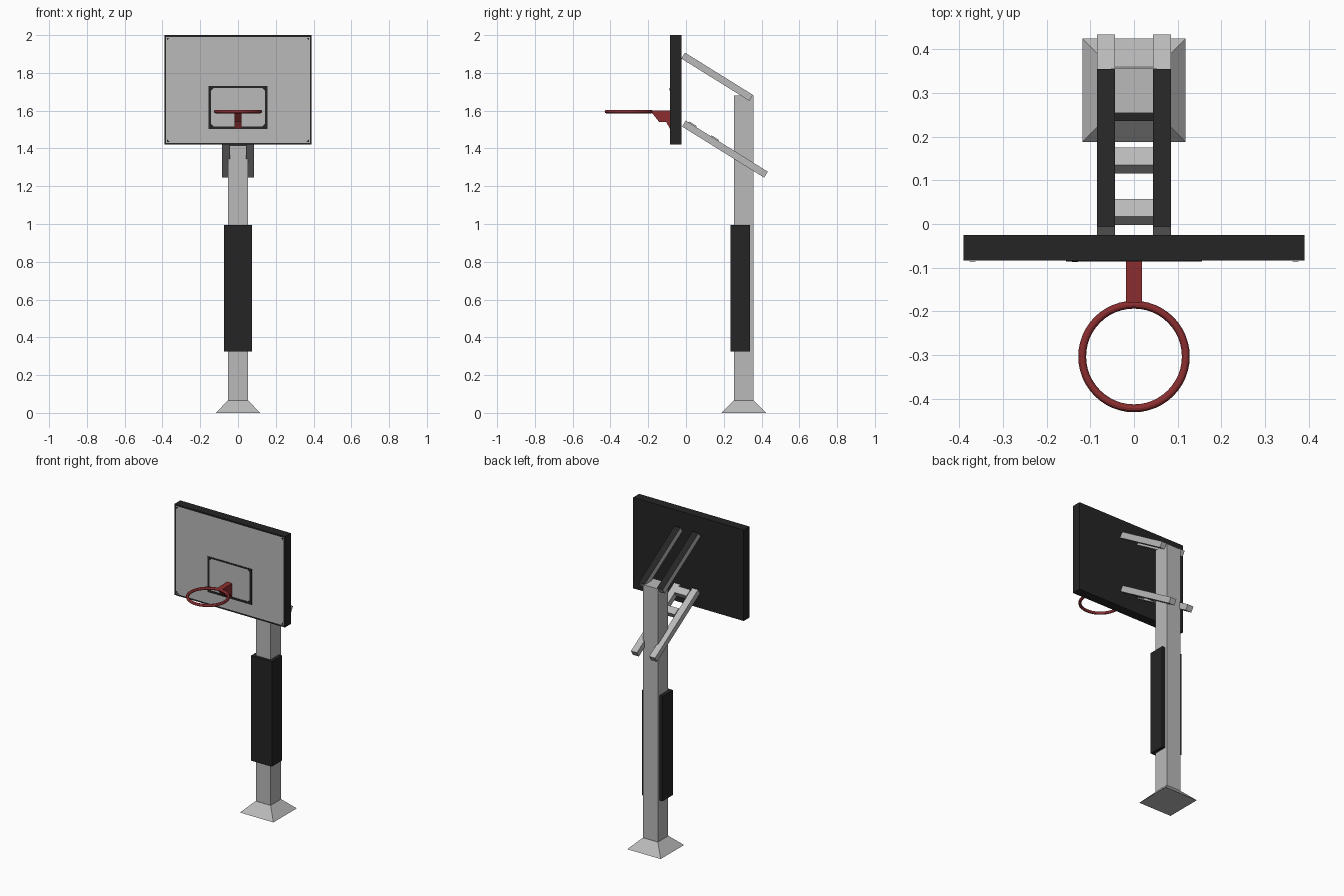
import bpy, bmesh, math
from mathutils import Vector

cube = bpy.data.objects.get("Cube")
if cube:
    bpy.data.objects.remove(cube, do_unlink=True)


def material(name, rgb):
    m = bpy.data.materials.new(name)
    m.use_nodes = True
    m.diffuse_color = (*rgb, 1)
    m.node_tree.nodes["Principled BSDF"].inputs["Base Color"].default_value = (*rgb, 1)
    return m


GREY = material("light grey", (0.49, 0.49, 0.49))
BLACK = material("charcoal", (0.018, 0.018, 0.018))
RED = material("rim red", (0.26, 0.027, 0.029))


def finish(name, bm, *mats):
    bmesh.ops.recalc_face_normals(bm, faces=bm.faces)
    mesh = bpy.data.meshes.new(name)
    bm.to_mesh(mesh)
    bm.free()
    for m in mats:
        mesh.materials.append(m)
    ob = bpy.data.objects.new(name, mesh)
    bpy.context.collection.objects.link(ob)
    return ob


def prism(name, yz, x0, x1, *mats):
    """Extrude a side profile of (y, z) points from x0 to x1."""
    bm = bmesh.new()
    face = bm.faces.new([bm.verts.new((x0, y, z)) for y, z in yz])
    ext = bmesh.ops.extrude_face_region(bm, geom=[face])
    moved = [v for v in ext["geom"] if isinstance(v, bmesh.types.BMVert)]
    bmesh.ops.translate(bm, verts=moved, vec=(x1 - x0, 0, 0))
    return finish(name, bm, *mats)


def box(name, x, y, z, *mats):
    return prism(name, [(y[0], z[0]), (y[1], z[0]), (y[1], z[1]), (y[0], z[1])], *x, *mats)


# Rails and rungs share one downward slope towards the back
SLOPE = math.radians(31.9)
ALONG = Vector((math.cos(SLOPE), -math.sin(SLOPE)))
UP = Vector((math.sin(SLOPE), math.cos(SLOPE)))


def sloped(start, length, thick):
    a = Vector(start)
    b = a + ALONG * length
    return [tuple(p) for p in (a, b, b + UP * thick, a + UP * thick)]


# Pole, foot and padding
PY = 0.306
box("pole", (-0.052, 0.052), (PY - 0.052, PY + 0.051), (0.06, 1.68), GREY)

bm = bmesh.new()
bmesh.ops.create_cube(bm, size=1)
for v in bm.verts:
    half = 0.118 if v.co.z < 0 else 0.053
    v.co = (math.copysign(half, v.co.x), PY + math.copysign(half, v.co.y),
            0 if v.co.z < 0 else 0.066)
finish("pole_foot", bm, GREY)

box("pole_padding", (-0.073, 0.073), (0.236, 0.34), (0.325, 0.995), BLACK)

# Support rails on both sides; the upper pair has a dark top face
UPPER, LOWER = (-0.025, 1.876), (-0.021, 1.516)
for side, s in (("left", 1), ("right", -1)):
    xs = (0.043 * s, 0.085 * s)
    upper = prism(f"upper_rail_{side}", sloped(UPPER, 0.424, 0.037), *xs, GREY, BLACK)
    for f in upper.data.polygons:
        if f.normal.z > 0.5 and f.normal.y > 0:
            f.material_index = 1
    prism(f"lower_rail_{side}", sloped(LOWER, 0.512, 0.037), *xs, GREY)

# Rungs between the lower rails, standing slightly proud
for i, dist in enumerate((0.018, 0.157)):
    start = Vector(LOWER) + ALONG * dist + UP * 0.006
    prism(f"rung_{i + 1}", sloped(start, 0.047, 0.037), -0.043, 0.043, GREY)

# Backboard with an inset grey front panel
FRONT = -0.084
board = box("backboard", (-0.39, 0.39), (FRONT, -0.025), (1.42, 2.0), BLACK, GREY)
bm = bmesh.new()
bm.from_mesh(board.data)
panel = min(bm.faces, key=lambda f: f.normal.y)
bmesh.ops.inset_region(bm, faces=[panel], thickness=0.014)
panel.material_index = 1
bm.to_mesh(board.data)
bm.free()

# Target outline on the panel
PLATE = (FRONT - 0.002, FRONT + 0.001)
X, Z0, Z1, W = 0.156, 1.502, 1.73, 0.014
box("target_bottom", (-X, X), PLATE, (Z0, Z0 + W), BLACK)
box("target_top", (-X, X), PLATE, (Z1 - 0.01, Z1), BLACK)
for side, s in (("left", 1), ("right", -1)):
    box(f"target_{side}", ((X - W) * s, X * s), PLATE, (Z0 + W, Z1 - 0.01), BLACK)


# Small triangular gussets in the corners of both outlines
def gusset(name, x, z, sx, sz, size):
    bm = bmesh.new()
    y = FRONT - 0.0015
    bm.faces.new([bm.verts.new(p) for p in
                  ((x, y, z), (x - sx * size, y, z), (x, y, z - sz * size))])
    ob = finish(name, bm, BLACK)
    ob.modifiers.new("thickness", "SOLIDIFY").thickness = 0.001


for sx in (1, -1):
    for sz, zb, zt in ((1, 1.986, Z1 - 0.01), (-1, 1.434, Z0 + W)):
        tag = ("left" if sx > 0 else "right") + ("_top" if sz > 0 else "_bottom")
        gusset(f"board_corner_{tag}", sx * 0.376, zb, sx, sz, 0.014)
        gusset(f"target_corner_{tag}", sx * (X - W), zt, sx, sz, 0.014)

# Rim bracket
prism("rim_bracket", [(-0.188, 1.602), (-0.18, 1.588), (-0.143, 1.541), (-0.105, 1.541),
                      (-0.083, 1.5), (-0.083, 1.602)], -0.018, 0.018, RED)

# Rim
bpy.ops.mesh.primitive_torus_add(location=(0, -0.303, 1.595), major_radius=0.1185,
                                 minor_radius=0.009, major_segments=48, minor_segments=12)
rim = bpy.context.object
rim.name = "rim"
rim.data.materials.append(RED)
bpy.ops.object.shade_smooth_by_angle()
